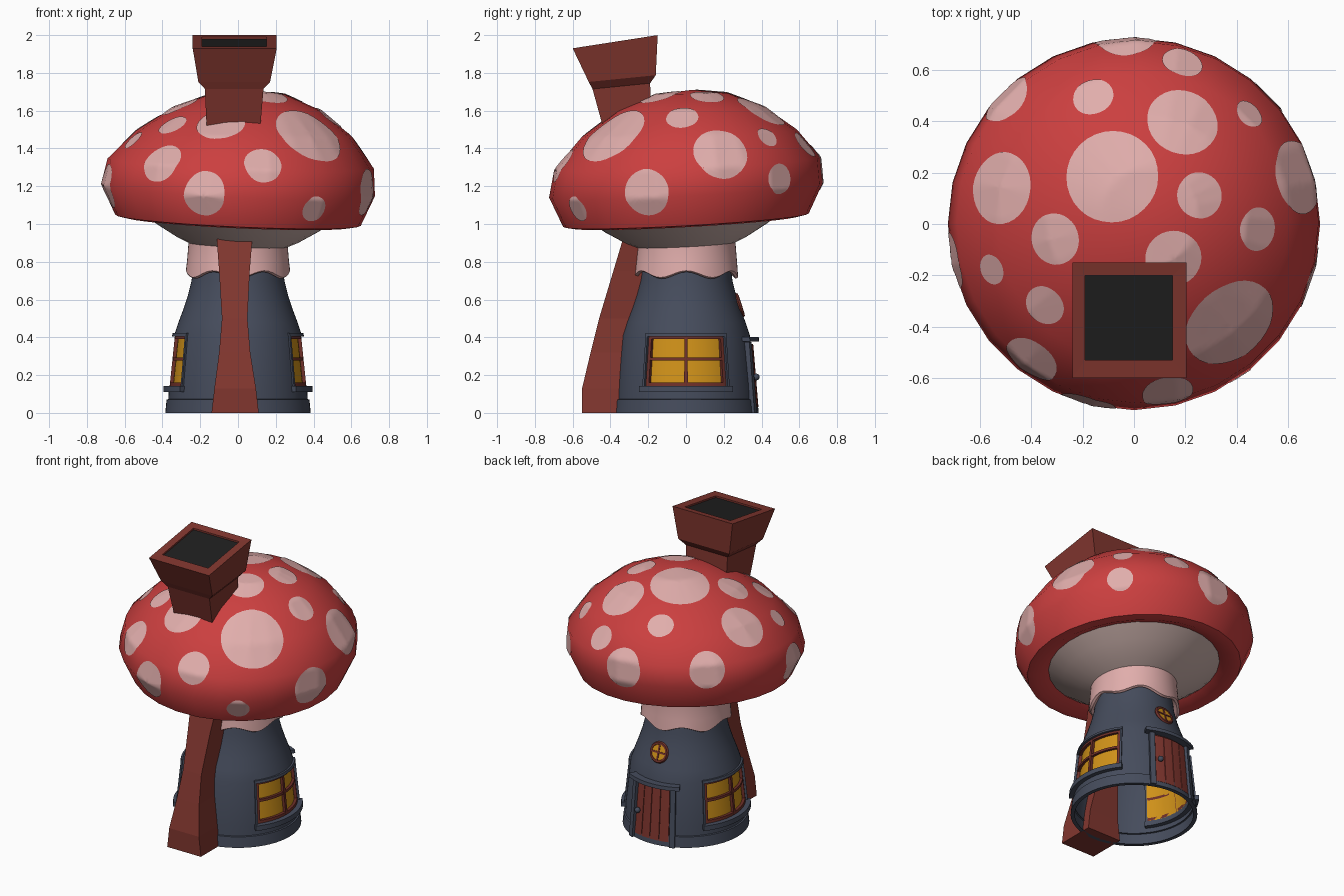
import bpy, bmesh
from math import sin, cos, radians, atan2, tau, degrees
from mathutils import Vector
from mathutils.bvhtree import BVHTree

if "Cube" in bpy.data.objects:
    bpy.data.objects.remove(bpy.data.objects["Cube"])


def paint(name, r, g, b):
    m = bpy.data.materials.new(name)
    m.use_nodes = True
    m.diffuse_color = (r, g, b, 1)
    bsdf = m.node_tree.nodes["Principled BSDF"]
    bsdf.inputs["Base Color"].default_value = (r, g, b, 1)
    bsdf.inputs["Roughness"].default_value = 0.8
    return m


red = paint("cap red", 0.60, 0.05, 0.05)
pink = paint("pale pink", 0.75, 0.42, 0.41)
cream = paint("gill cream", 0.60, 0.44, 0.41)
slate = paint("slate blue", 0.06, 0.072, 0.107)
brick = paint("brick brown", 0.22, 0.037, 0.028)
wood = paint("frame brown", 0.16, 0.03, 0.022)
gold = paint("window gold", 0.64, 0.29, 0.01)
soot = paint("soot black", 0.014, 0.014, 0.014)


def sheet(name, rows, mat, loop=True, ends=False, smooth=True, skip=None):
    """Skin a list of point rows; optionally close the rows and cap the ends."""
    bm = bmesh.new()
    grid = [[bm.verts.new(p) for p in row] for row in rows]
    n = len(rows[0])
    for a, b in zip(grid, grid[1:]):
        for i in range(n if loop else n - 1):
            j = (i + 1) % n
            f = bm.faces.new((a[i], a[j], b[j], b[i]))
            if skip and skip(f.calc_center_median()):
                bm.faces.remove(f)
    if ends:
        bm.faces.new(grid[0])
        bm.faces.new(grid[-1])
    bmesh.ops.remove_doubles(bm, verts=bm.verts, dist=1e-5)
    bmesh.ops.recalc_face_normals(bm, faces=bm.faces)
    me = bpy.data.meshes.new(name)
    bm.to_mesh(me)
    bm.free()
    me.materials.append(mat)
    ob = bpy.data.objects.new(name, me)
    bpy.context.collection.objects.link(ob)
    if smooth:
        me.shade_smooth()
        me.set_sharp_from_angle(angle=radians(40))
    return ob


def ring(r, z, n):
    return [Vector((r * cos(tau * i / n), r * sin(tau * i / n), z)) for i in range(n)]


# House wall with window openings on both sides
WALL = [(0, 0.372), (0.14, 0.366), (0.41, 0.338), (0.48, 0.315), (0.55, 0.289),
        (0.62, 0.266), (0.7, 0.246), (0.9, 0.22)]


def wall_radius(z):
    for (z0, r0), (z1, r1) in zip(WALL, WALL[1:]):
        if z <= z1:
            return r0 + (r1 - r0) * (z - z0) / (z1 - z0)
    return WALL[-1][1]


def in_window(c):
    return 0.14 < c.z < 0.41 and abs(degrees(atan2(c.y, abs(c.x)))) < 36


sheet("house_wall", [ring(r, z, 60) for z, r in WALL], slate, skip=in_window)


def band(name, mid, a0, a1, z0, z1, o0, o1, mat):
    """Curved block that follows the wall between two angles and heights."""
    steps = max(1, round((a1 - a0) / 6))
    rows = []
    for i in range(steps + 1):
        a = radians(mid + a0 + (a1 - a0) * i / steps)
        rows.append([((wall_radius(z) + o) * cos(a), (wall_radius(z) + o) * sin(a), z)
                     for z, o in ((z0, o0), (z0, o1), (z1, o1), (z1, o0))])
    sheet(name, rows, mat, ends=True)


sheet("base_ring", [ring(r, z, 60) for r, z in
                    ((0.36, 0), (0.385, 0), (0.378, 0.07), (0.36, 0.075))], slate)

# Side windows
for side, mid in (("left", 0), ("right", 180)):
    w = side + "_window_"
    band(w + "pane", mid, -36, 36, 0.14, 0.41, -0.03, -0.022, gold)
    band(w + "sill", mid, -39, 39, 0.11, 0.142, -0.03, 0.028, slate)
    band(w + "lintel", mid, -38, 38, 0.405, 0.422, -0.03, 0.012, slate)
    band(w + "bottom_rail", mid, -36, 36, 0.142, 0.16, -0.03, -0.004, wood)
    band(w + "top_rail", mid, -36, 36, 0.39, 0.405, -0.03, -0.004, wood)
    band(w + "crossbar", mid, -36, 36, 0.277, 0.293, -0.03, -0.006, wood)
    for part, a in (("mullion", 0), ("stile_a", -34.5), ("stile_b", 34.5)):
        band(w + part, mid, a - 1.5, a + 1.5, 0.142, 0.405, -0.03, -0.004, wood)
    for part, a in (("jamb_a", -37), ("jamb_b", 37)):
        band(w + part, mid, a - 1, a + 1, 0.142, 0.405, -0.03, 0.01, slate)

# Door
band("door_backing", 90, -20, 20, 0.02, 0.375, -0.01, 0.004, wood)
for i in range(4):
    a = -19 + i * 9.6
    band("door_plank", 90, a, a + 9, 0.03, 0.365, 0, 0.013, brick)
for a in (-25, 20):
    band("door_post", 90, a, a + 5, 0, 0.375, -0.01, 0.028, slate)
band("door_lintel", 90, -29, 29, 0.378, 0.402, -0.01, 0.046, slate)
a = radians(75)
bpy.ops.mesh.primitive_uv_sphere_add(segments=12, ring_count=8, radius=0.018,
                                     location=(0.385 * cos(a), 0.385 * sin(a), 0.19))
knob = bpy.context.object
knob.name = "door_knob"
knob.data.materials.append(slate)
bpy.ops.object.shade_smooth()

# Round window above the door
spot_at = dict(location=(0, wall_radius(0.57) + 0.001, 0.57), rotation=(radians(-72), 0, 0))
bpy.ops.mesh.primitive_cylinder_add(vertices=24, radius=0.054, depth=0.016, **spot_at)
parts = [("round_window_pane", bpy.context.object, gold)]
bpy.ops.mesh.primitive_torus_add(major_segments=24, minor_segments=6, major_radius=0.056,
                                 minor_radius=0.012, **spot_at)
parts.append(("round_window_frame", bpy.context.object, wood))
for size in ((0.1, 0.011, 0.024), (0.011, 0.1, 0.024)):
    bpy.ops.mesh.primitive_cube_add(size=1, **spot_at)
    bpy.context.object.scale = size
    parts.append(("round_window_bar", bpy.context.object, wood))
for name, ob, mat in parts:
    ob.name = name
    ob.data.materials.append(mat)

# Stalk collar with a wavy hem
collar = [ring(r, z, 60) for r, z in
          ((0.235, 0.755), (0.262, 0.728), (0.276, 0.735), (0.27, 0.8), (0.262, 0.9), (0.27, 0.99))]
for row in collar[:3]:
    for p in row:
        p.z += 0.018 * sin(6 * atan2(p.y, p.x) + 1.5)
sheet("stalk_collar", collar, pink)


# Leaning cap and gills
def lean(row):
    for p in row:
        t = min(1, max(0, (p.z - 1.2) / 0.5))
        p.z += (0.055 * p.y - 0.045 * p.x) * (1 - 0.6 * t)
        p.x += 0.06 * t
        p.y += 0.03 * t
    return row


CAP = [(0.52, 1.045), (0.6, 1.01), (0.65, 1.02), (0.725, 1.18), (0.705, 1.32),
       (0.57, 1.48), (0.39, 1.61), (0.19, 1.69), (0, 1.71)]
GILLS = [(0.23, 0.875), (0.32, 0.915), (0.43, 0.98), (0.525, 1.05)]
cap = sheet("mushroom_cap", [lean(ring(r, z, 28)) for r, z in CAP], red)
sheet("cap_gills", [lean(ring(r, z, 28)) for r, z in GILLS], cream)

# Cap spots: thin round plates draped over the cap (centre, radius)
SPOTS = [
    (-.09, .19, 1.69, .18), (.19, .4, 1.6, .14), (-.16, .5, 1.55, .08), (.25, .11, 1.66, .09),
    (-.52, .14, 1.5, .14), (-.31, -.06, 1.63, .1), (-.35, -.32, 1.53, .08), (-.56, -.18, 1.45, .06),
    (-.4, -.53, 1.33, .11), (.37, -.38, 1.46, .19), (.15, -.13, 1.66, .11), (.48, -.02, 1.56, .085),
    (.63, .18, 1.37, .145), (.45, .43, 1.46, .06), (.19, .63, 1.42, .08), (-.03, .69, 1.3, .12),
    (-.5, .49, 1.33, .11), (.53, .5, 1.24, .08), (-.7, -.14, 1.21, .11), (-.18, -.69, 1.15, .11),
    (.13, -.65, 1.31, .1), (.4, -.57, 1.08, .07), (.69, -.21, 1.17, .12), (-.09, -.44, 1.52, .13)]
bm = bmesh.new()
bm.from_mesh(cap.data)
tree = BVHTree.FromBMesh(bm)
bm.free()
for x, y, z, radius in SPOTS:
    centre, normal, _, _ = tree.find_nearest(Vector((x, y, z)))
    u = normal.orthogonal().normalized()
    v = normal.cross(u)
    rows = []
    for k in range(9):
        row = []
        for p in ring(radius * k / 8, 0, 32):
            q = centre + u * p.x + v * p.y
            hit, n, _, _ = tree.ray_cast(q + normal * 0.2, -normal)
            if hit is None:
                hit, n, _, _ = tree.find_nearest(q)
            row.append(hit + n * 0.004)
        rows.append(row)
    sheet("cap_spot", rows, pink)


# Flue leg and chimney from stacked square sections
def stack(name, sections, mat, ends=True):
    rows = []
    for x0, x1, y0, y1, z, slope in sections:
        mid = (y0 + y1) / 2
        rows.append([(x, y, z + slope * (y - mid))
                     for x, y in ((x0, y0), (x1, y0), (x1, y1), (x0, y1))])
    sheet(name, rows, mat, ends=ends, smooth=False)


stack("flue_leg", [(-.14, .11, -.55, -.3, 0, 0), (-.125, .095, -.55, -.3, .13, 0),
                   (-.1, .065, -.505, -.27, .32, 0), (-.085, .05, -.46, -.25, .5, 0),
                   (-.1, .062, -.385, -.2, .75, 0), (-.118, .082, -.31, -.1, 1.0, 0)], brick)
hole = (-.19, .15, -.53, -.2)
stack("chimney", [(-.165, .115, -.43, -.18, 1.48, 0), (-.175, .135, -.495, -.19, 1.73, .1),
                  (-.21, .17, -.515, -.16, 1.77, .1), (-.24, .205, -.6, -.15, 1.965, .155),
                  hole + (1.965, .155), hole + (1.945, .155)], brick)
stack("chimney_opening", [hole + (1.946, .155), hole + (1.954, .155)], soot)
